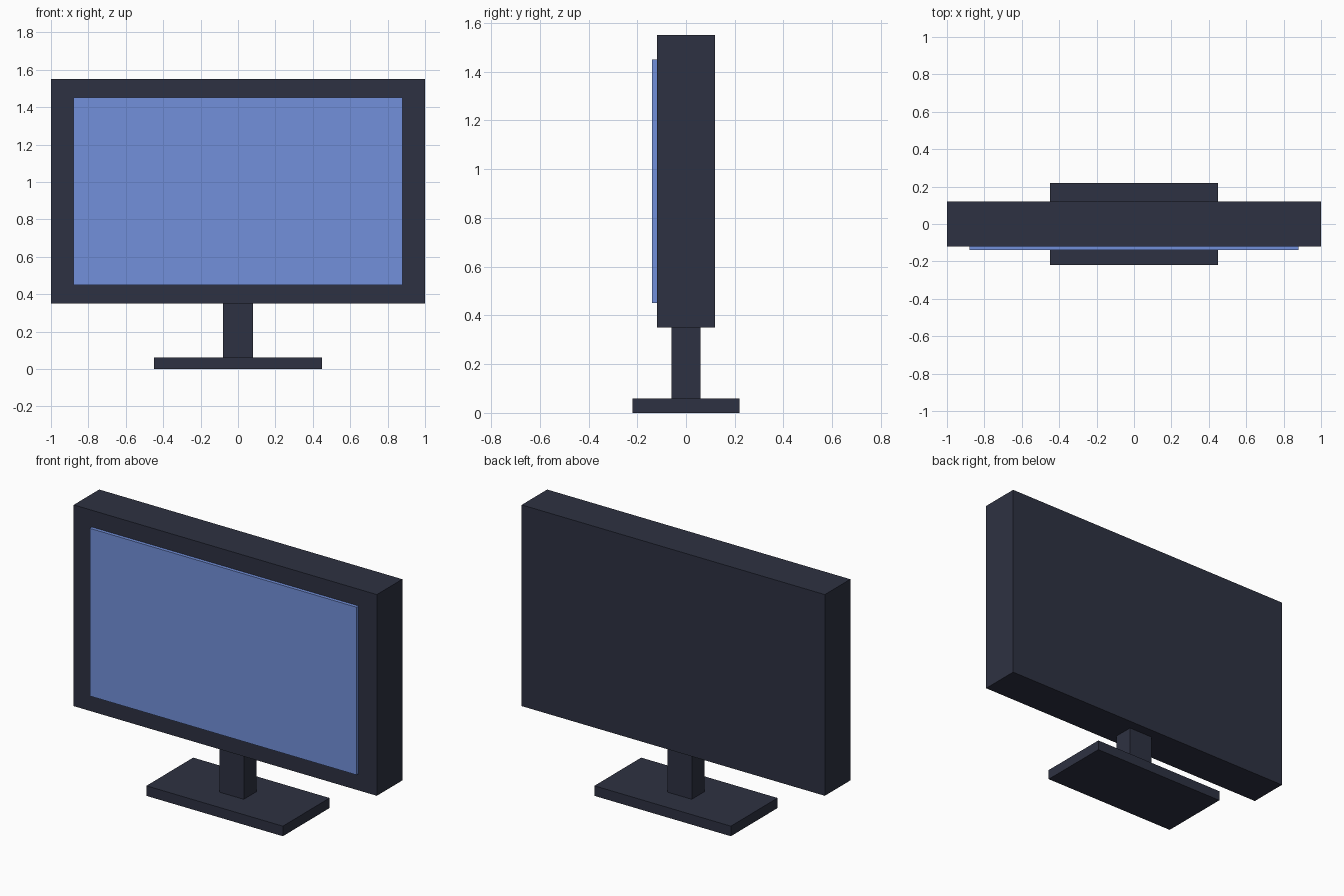
import bpy

if "Cube" in bpy.data.objects:
    bpy.data.objects.remove(bpy.data.objects["Cube"])


def material(name, color):
    mat = bpy.data.materials.new(name)
    mat.diffuse_color = color
    mat.use_nodes = True
    mat.node_tree.nodes["Principled BSDF"].inputs["Base Color"].default_value = mat.diffuse_color
    return mat


def box(name, x, y, z, mat):
    """Box spanning the (min, max) ranges on each axis."""
    spans = (x, y, z)
    bpy.ops.mesh.primitive_cube_add(size=1, location=[(a + b) / 2 for a, b in spans])
    obj = bpy.context.object
    obj.name = name
    obj.scale = [b - a for a, b in spans]
    bpy.ops.object.transform_apply(location=False, rotation=False, scale=True)
    obj.data.materials.append(mat)
    return obj


dark = material("dark_casing", (0.027, 0.031, 0.054, 1))
blue = material("screen_blue", (0.17, 0.28, 0.71, 1))

# Stand
box("base", (-0.45, 0.45), (-0.22, 0.22), (0, 0.06), dark)
box("neck", (-0.08, 0.08), (-0.06, 0.06), (0.06, 0.35), dark)

# Display housing with the raised screen panel on its front
box("housing", (-1, 1), (-0.12, 0.12), (0.35, 1.55), dark)
box("screen", (-0.88, 0.88), (-0.14, -0.12), (0.45, 1.45), blue)
